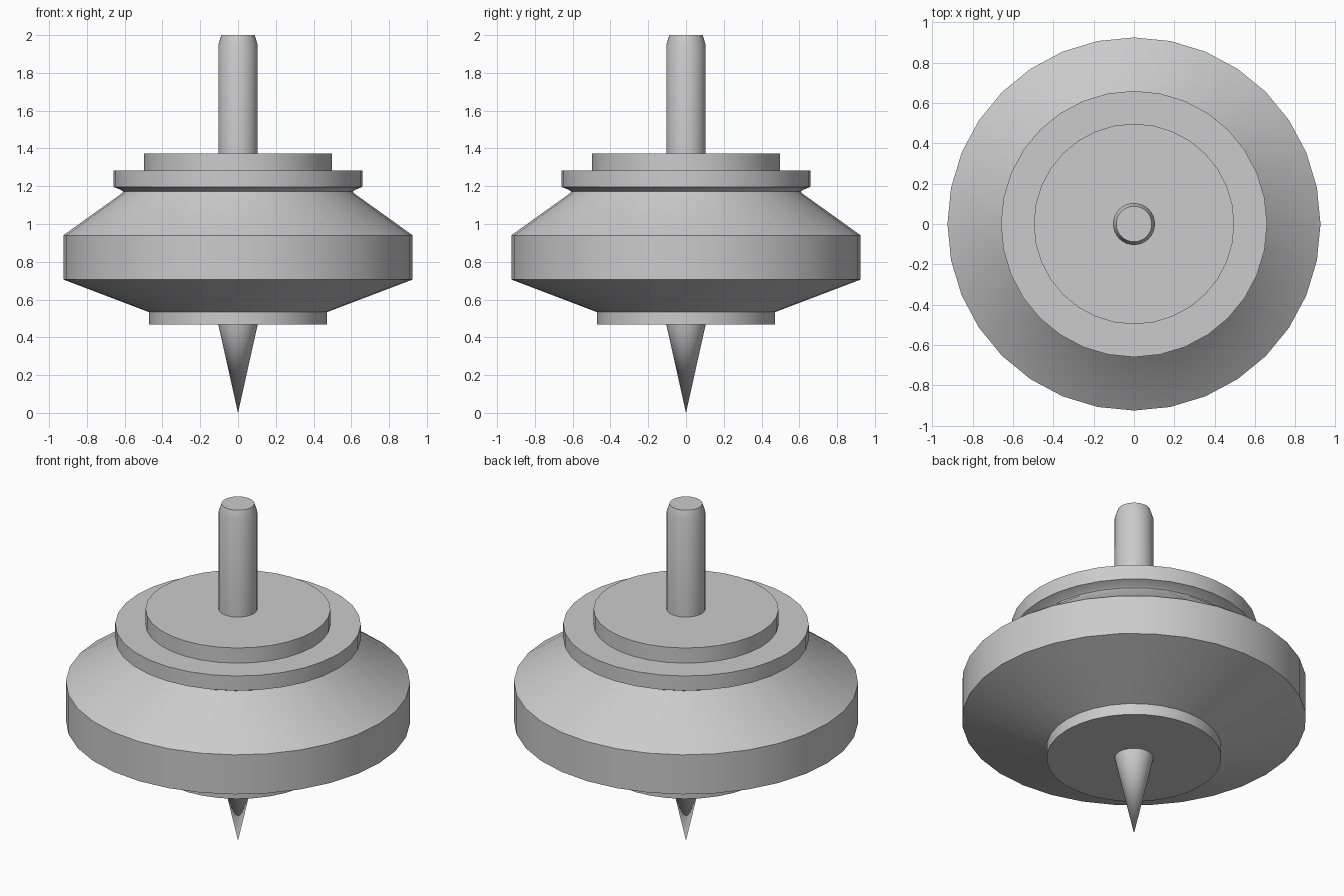
import bpy, bmesh, math

if "Cube" in bpy.data.objects:
    bpy.data.objects.remove(bpy.data.objects["Cube"])

SIDES = 32


def lathe(name, profile):
    """Revolve (radius, z) points, bottom to top, into a closed smooth-by-angle solid."""
    bm = bmesh.new()
    rings = []
    for r, z in profile:
        if r == 0:
            rings.append([bm.verts.new((0, 0, z))] * SIDES)
        else:
            rings.append([bm.verts.new((r * math.cos(2 * math.pi * i / SIDES),
                                        r * math.sin(2 * math.pi * i / SIDES), z))
                          for i in range(SIDES)])
    for low, high in zip(rings, rings[1:]):
        for i in range(SIDES):
            j = (i + 1) % SIDES
            corners = [low[i], low[j], high[j], high[i]]
            bm.faces.new(list(dict.fromkeys(corners)))
    # Flat end caps
    if profile[0][0] > 0:
        bm.faces.new(rings[0][::-1])
    if profile[-1][0] > 0:
        bm.faces.new(rings[-1])
    mesh = bpy.data.meshes.new(name)
    bm.to_mesh(mesh)
    bm.free()
    obj = bpy.data.objects.new(name, mesh)
    bpy.context.collection.objects.link(obj)
    bpy.ops.object.select_all(action='DESELECT')
    obj.select_set(True)
    bpy.context.view_layer.objects.active = obj
    bpy.ops.object.shade_smooth_by_angle(angle=math.radians(30))
    return obj


# Pointed tip the top spins on
lathe("tip", [(0, 0), (0.104, 0.467)])

# Wide body: bottom disc, flared underside, rim, sloped shoulder, groove, collar, top disc
lathe("body", [(0.47, 0.467), (0.47, 0.533), (0.925, 0.706), (0.925, 0.94),
               (0.615, 1.162), (0.608, 1.172), (0.618, 1.18), (0.66, 1.197),
               (0.66, 1.284), (0.497, 1.284), (0.497, 1.374)])

# Handle with a chamfered end
lathe("handle", [(0.104, 1.374), (0.104, 1.95), (0.088, 2.0)])
